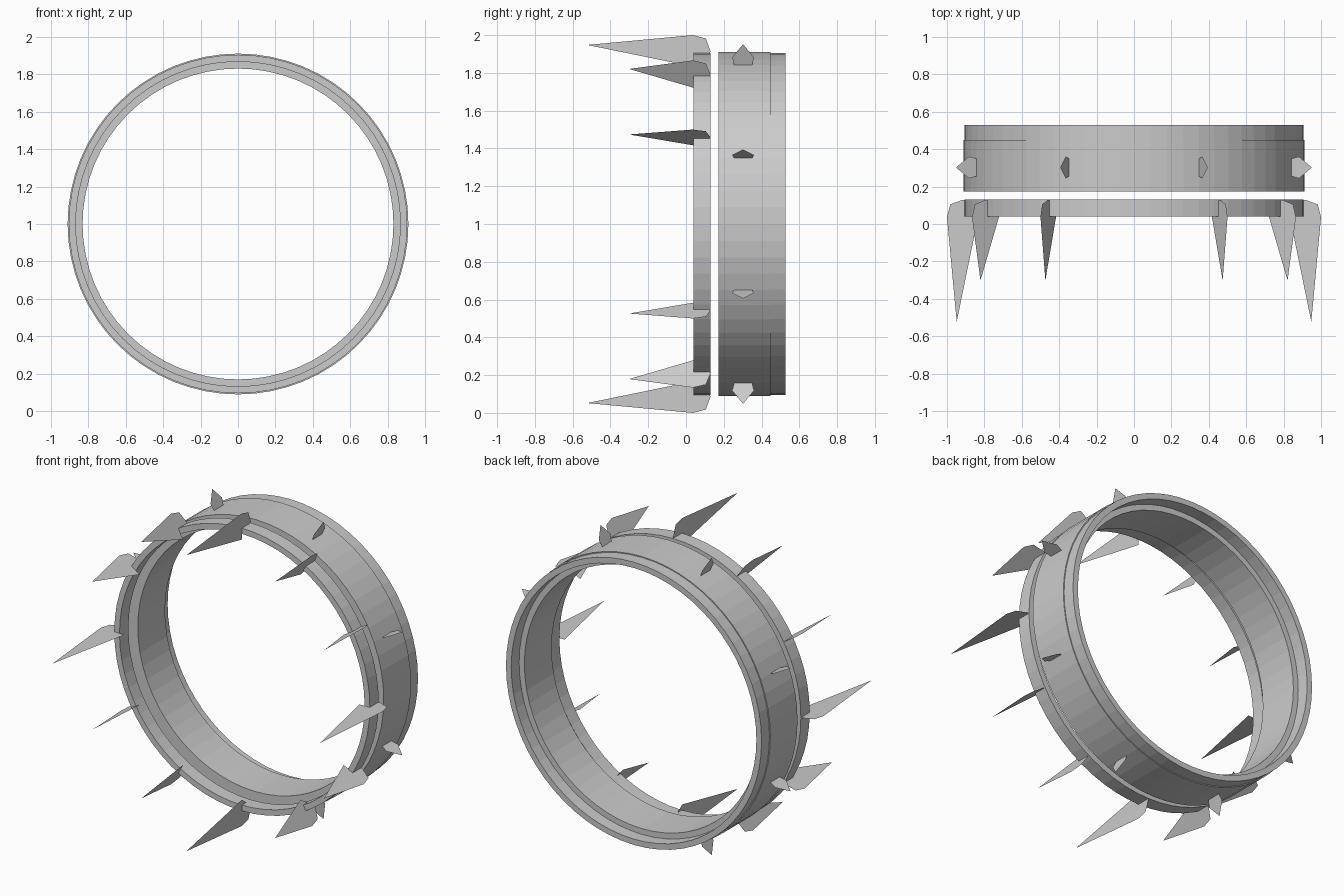
import bpy, bmesh, math
from mathutils import Matrix, Vector

cube = bpy.data.objects.get("Cube")
if cube:
    bpy.data.objects.remove(cube)

# Single plain metal colour
metal = bpy.data.materials.new("light_grey_metal")
metal.use_nodes = True
metal.diffuse_color = (0.6, 0.6, 0.6, 1)
metal.node_tree.nodes["Principled BSDF"].inputs["Base Color"].default_value = (0.6, 0.6, 0.6, 1)

SEGMENTS = 64
CENTRE = Vector((0, 0, 1))


def finish(name, bm):
    mesh = bpy.data.meshes.new(name)
    bm.to_mesh(mesh)
    bm.free()
    mesh.materials.append(metal)
    obj = bpy.data.objects.new(name, mesh)
    bpy.context.collection.objects.link(obj)
    return obj


def ring(name, inner, outer, front, back):
    """Rectangular section spun around the y axis."""
    bm = bmesh.new()
    corners = [(inner, front), (outer, front), (outer, back), (inner, back)]
    verts = [bm.verts.new(CENTRE + Vector((r, y, 0))) for r, y in corners]
    edges = [bm.edges.new((verts[i], verts[(i + 1) % 4])) for i in range(4)]
    bmesh.ops.spin(bm, geom=verts + edges, cent=CENTRE, axis=(0, 1, 0),
                   angle=math.tau, steps=SEGMENTS, use_merge=True)
    bmesh.ops.remove_doubles(bm, verts=bm.verts, dist=0.0001)
    bmesh.ops.recalc_face_normals(bm, faces=bm.faces)
    return finish(name, bm)


def radial_plate(name, outline, degrees):
    """Flat sheet given as (y, radius) points, standing on the ring at an angle."""
    bm = bmesh.new()
    turn = Matrix.Rotation(-math.radians(degrees), 3, 'Y')
    bm.faces.new([bm.verts.new(CENTRE + turn @ Vector((r, y, 0))) for y, r in outline])
    bmesh.ops.triangulate(bm, faces=bm.faces)
    return finish(name, bm)


# Rings
ring("front_ring", 0.868, 0.905, 0.041, 0.131)
ring("main_ring", 0.831, 0.911, 0.173, 0.448)
ring("rear_collar", 0.868, 0.905, 0.448, 0.528)

# Twelve forward blades, with longer ones at the quarter points
for i in range(12):
    long_blade = i % 3 == 0
    tip = -0.523 if long_blade else -0.302
    outline = [(tip, 0.948), (0.037, 1.0), (0.105, 0.982), (0.13, 0.914),
               (0.125, 0.9), (0.041, 0.9), (0.039, 0.833)]
    radial_plate("long_blade" if long_blade else "short_blade", outline, i * 30)

# Eight pointed fins around the main ring
for i in range(8):
    outline = [(0.255, 0.89), (0.255, 0.912), (0.244, 0.955), (0.302, 1.03),
               (0.36, 0.955), (0.35, 0.912), (0.35, 0.89)]
    radial_plate("pointed_fin", outline, 22.5 + i * 45)
